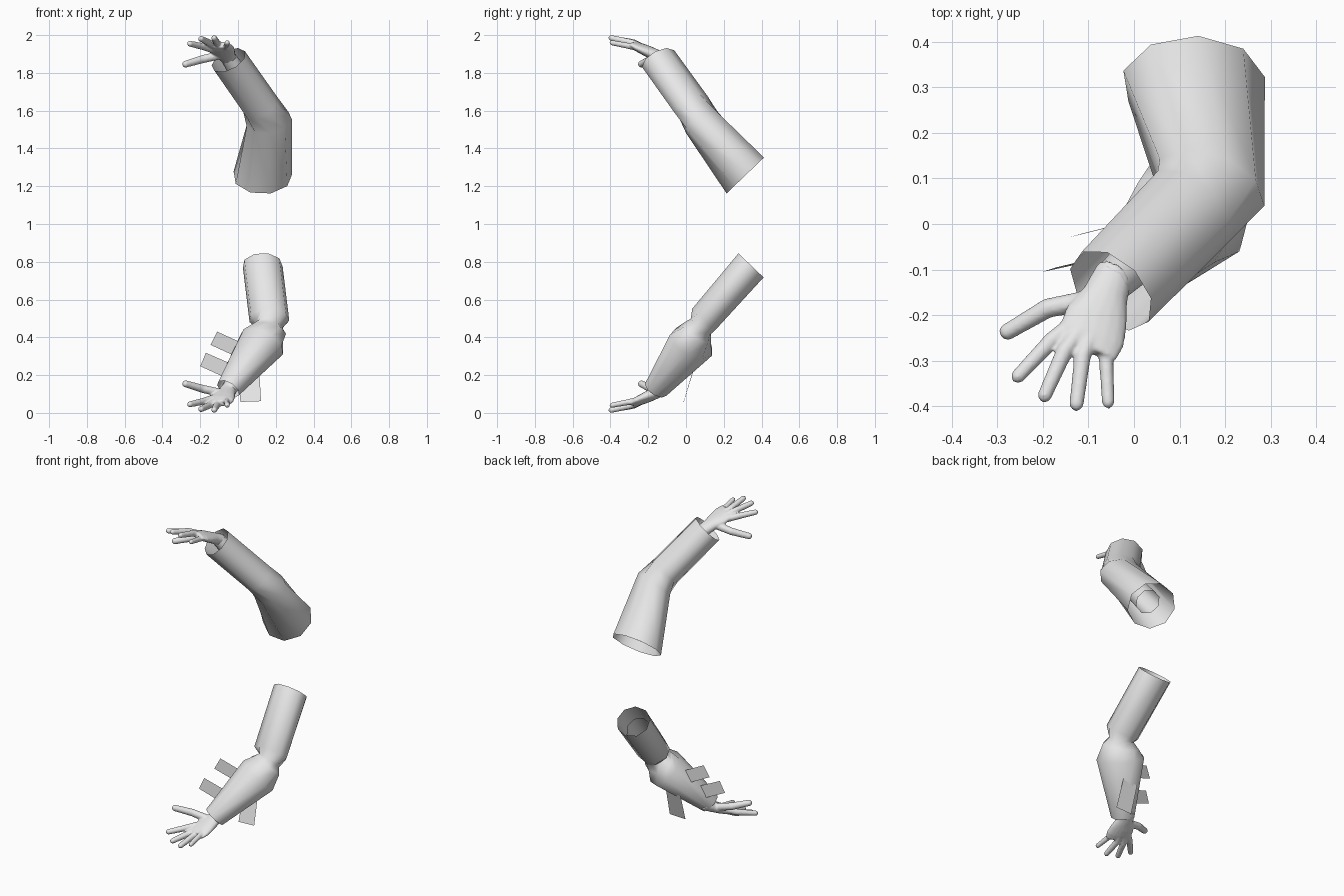
import bpy, bmesh, math
from mathutils import Vector

if "Cube" in bpy.data.objects:
    bpy.data.objects.remove(bpy.data.objects["Cube"])

grey = bpy.data.materials.new("plain grey")
grey.diffuse_color = (0.8, 0.8, 0.8, 1)
grey.use_nodes = True
grey.node_tree.nodes["Principled BSDF"].inputs["Base Color"].default_value = grey.diffuse_color

FORE = (0.48, 0.50, -0.72)     # forearm direction, wrist to elbow
BEND = (0.25, 0.62, -0.74)     # halfway through the elbow
UPPER = (0.0, 0.69, -0.72)     # upper arm direction


def flip(v):
    """Mirror a point between the raised and the lowered arm."""
    return Vector((v[0], v[1], 2 - v[2]))


def tube(bm, rings, sides, phase=0.0, capped=False, low=False):
    """Loft rings of (centre, normal, half width, half height)."""
    loops = []
    for c, n, ra, rb in rings:
        n = Vector(n).normalized()
        a = n.cross(Vector((0, 0, 1))).normalized()
        b = a.cross(n)
        loop = []
        for i in range(sides):
            t = phase + 2 * math.pi * i / sides
            p = Vector(c) + a * ra * math.cos(t) + b * rb * math.sin(t)
            loop.append(bm.verts.new(flip(p) if low else p))
        loops.append(loop)
    for l0, l1 in zip(loops, loops[1:]):
        for i in range(sides):
            j = (i + 1) % sides
            bm.faces.new((l0[i], l0[j], l1[j], l1[i]))
    if capped:
        bm.faces.new(loops[0])
        bm.faces.new(loops[-1])


def finish(name, bm, angle=60):
    bmesh.ops.recalc_face_normals(bm, faces=bm.faces)
    me = bpy.data.meshes.new(name)
    bm.to_mesh(me)
    bm.free()
    me.materials.append(grey)
    ob = bpy.data.objects.new(name, me)
    bpy.context.collection.objects.link(ob)
    bpy.ops.object.select_all(action='DESELECT')
    ob.select_set(True)
    bpy.context.view_layer.objects.active = ob
    bpy.ops.object.shade_smooth_by_angle(angle=math.radians(angle))
    return ob


def finger(bm, points, radius, low):
    """Tapered digit with a rounded tip, along a few points."""
    pts = [Vector(p) for p in points]
    d = (pts[-1] - pts[-2]).normalized()
    tip = pts[-1]
    pts = pts[:-1] + [tip - d * 0.012, tip - d * 0.004, tip]
    scale = [1.1, 1.05, 0.88, 0.6, 0.2]
    rings = []
    for i, p in enumerate(pts):
        n = pts[min(i + 1, len(pts) - 1)] - pts[max(i - 1, 0)]
        rings.append((p, n, radius * scale[i], radius * scale[i]))
    tube(bm, rings, 10, capped=True, low=low)


# start, knuckle and tip of each digit
DIGITS = [
    ([(-0.09, -0.165, 1.895), (-0.19, -0.185, 1.872), (-0.292, -0.245, 1.842)], 0.021),
    ([(-0.115, -0.205, 1.917), (-0.18, -0.255, 1.938), (-0.265, -0.345, 1.957)], 0.018),
    ([(-0.10, -0.21, 1.925), (-0.153, -0.28, 1.960), (-0.202, -0.390, 1.983)], 0.018),
    ([(-0.08, -0.21, 1.925), (-0.113, -0.29, 1.960), (-0.128, -0.410, 1.988)], 0.018),
    ([(-0.05, -0.21, 1.915), (-0.062, -0.28, 1.938), (-0.056, -0.405, 1.962)], 0.016),
]
HAND_DIR = (-0.30, -0.85, 0.38)
PALM = [
    ((-0.045, -0.115, 1.870), FORE, 0.045, 0.038),
    ((-0.062, -0.155, 1.892), HAND_DIR, 0.050, 0.032),
    ((-0.082, -0.205, 1.916), HAND_DIR, 0.070, 0.029),
    ((-0.092, -0.245, 1.934), HAND_DIR, 0.074, 0.025),
    ((-0.100, -0.278, 1.950), HAND_DIR, 0.064, 0.017),
]
PALM[0] = (PALM[0][0], tuple(-k for k in FORE), 0.045, 0.038)
ARM = [
    ((-0.050, -0.130, 1.880), FORE, 0.045, 0.038),
    ((0.040, -0.045, 1.740), FORE, 0.058, 0.055),
    ((0.130, 0.045, 1.600), FORE, 0.062, 0.060),
    ((0.163, 0.080, 1.545), BEND, 0.058, 0.055),
    ((0.155, 0.140, 1.470), UPPER, 0.068, 0.066),
    ((0.135, 0.285, 1.290), UPPER, 0.078, 0.074),
]

for side, low in (("raised", False), ("lowered", True)):
    # hand: palm and digits fused into one skin
    bm = bmesh.new()
    tube(bm, PALM, 16, capped=True, low=low)
    for points, radius in DIGITS:
        finger(bm, points, radius, low)
    hand = finish(side + "_hand", bm)
    fuse = hand.modifiers.new("fuse", 'REMESH')
    fuse.mode = 'VOXEL'
    fuse.voxel_size = 0.005
    fuse.use_smooth_shade = True
    soft = hand.modifiers.new("soften", 'SMOOTH')
    soft.factor = 0.5
    soft.iterations = 4
    # bare arm inside the sleeve
    bm = bmesh.new()
    tube(bm, ARM, 8, low=low)
    finish(side + "_arm", bm)

# wide sleeve on the raised arm
bm = bmesh.new()
tube(bm, [
    ((-0.050, -0.145, 1.868), FORE, 0.108, 0.092),
    ((0.120, 0.030, 1.625), FORE, 0.112, 0.092),
    ((0.165, 0.080, 1.545), BEND, 0.128, 0.100),
    ((0.130, 0.312, 1.255), UPPER, 0.158, 0.140),
], 9, math.radians(6))
finish("raised_sleeve", bm)

# pinched sleeve on the lowered arm, given in mirrored heights
bm = bmesh.new()
tube(bm, [
    ((-0.052, -0.160, 1.873), FORE, 0.068, 0.066),
    ((0.125, 0.030, 1.632), FORE, 0.140, 0.118),
    ((0.150, 0.060, 1.575), BEND, 0.110, 0.085),
    ((0.163, 0.078, 1.545), BEND, 0.075, 0.068),
    ((0.165, 0.092, 1.505), UPPER, 0.107, 0.085),
    ((0.130, 0.343, 1.218), UPPER, 0.107, 0.094),
], 9, math.radians(6), low=True)
finish("lowered_sleeve", bm)

# flat strips hanging off the lowered sleeve
STRIPS = {
    "upper_strip": [(-0.11, -0.02, 0.43), (0.01, 0.01, 0.375),
                    (-0.025, 0.0, 0.305), (-0.145, -0.03, 0.36)],
    "lower_strip": [(-0.17, -0.095, 0.318), (-0.055, -0.068, 0.268),
                    (-0.085, -0.08, 0.195), (-0.20, -0.105, 0.247)],
    "under_strip": [(0.012, -0.012, 0.058), (0.122, -0.012, 0.062),
                    (0.112, 0.040, 0.235), (0.010, 0.040, 0.225)],
}
for name, corners in STRIPS.items():
    bm = bmesh.new()
    bm.faces.new([bm.verts.new(c) for c in corners])
    finish(name, bm)
